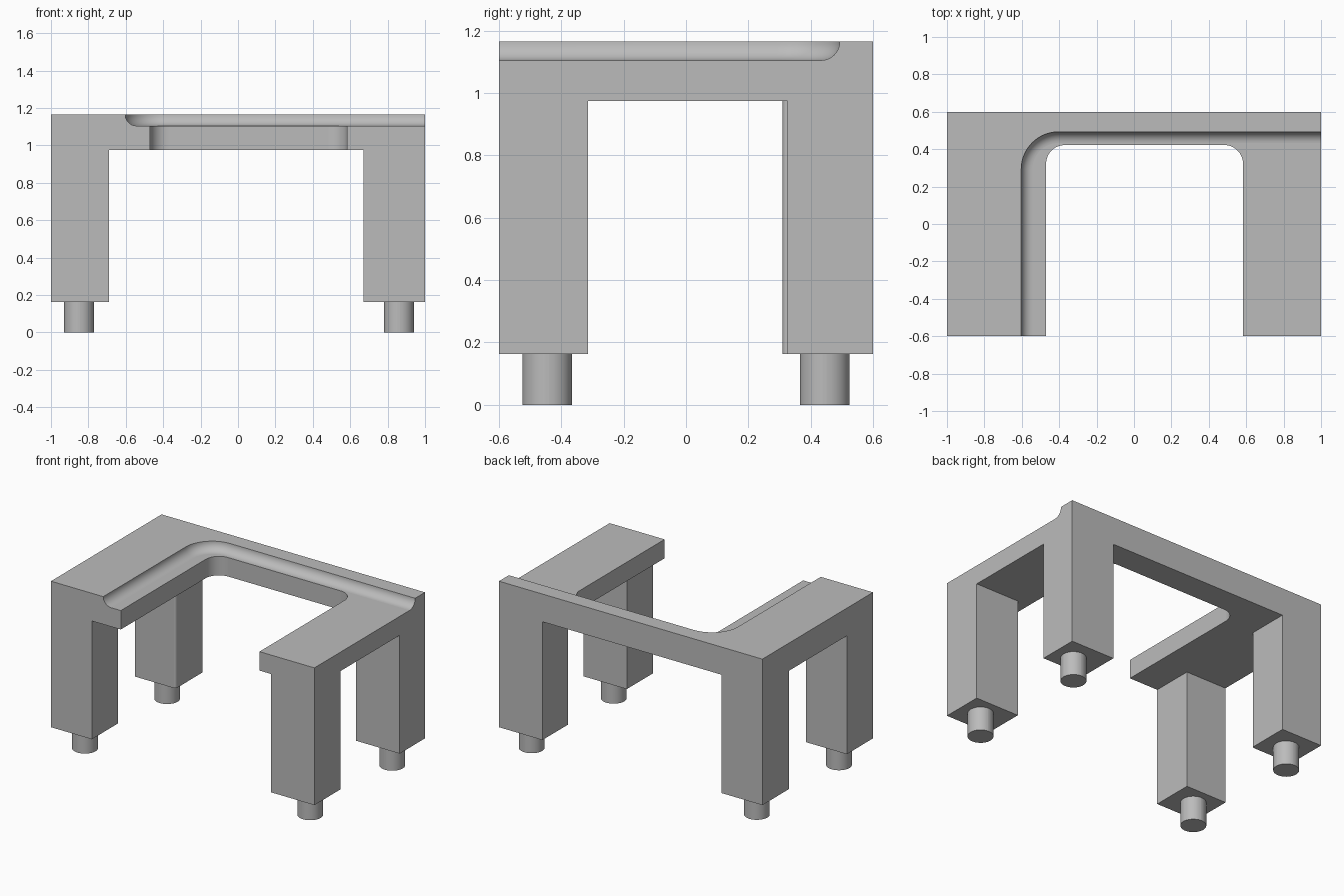
import bpy
import bmesh
from math import cos, sin, pi

if "Cube" in bpy.data.objects:
    bpy.data.objects.remove(bpy.data.objects["Cube"], do_unlink=True)

grey = bpy.data.materials.new("plain grey")
grey.use_nodes = True
GREY = (0.5, 0.5, 0.5, 1)
grey.diffuse_color = GREY
grey.node_tree.nodes["Principled BSDF"].inputs["Base Color"].default_value = GREY

TOP, LEDGE, UNDERSIDE, FOOT = 1.165, 1.105, 0.975, 0.163
FAR = 1.5


def arc(cx, cy, r, start, end, steps=12):
    """Points on an arc, angles in quarter turns."""
    angles = [(start + (end - start) * i / steps) * pi / 2 for i in range(steps + 1)]
    return [(cx + r * cos(a), cy + r * sin(a)) for a in angles]


def prism(name, outline, z0, z1, bottom_round=0):
    """Extrude a counter-clockwise outline, optionally rounding its bottom rim."""
    bm = bmesh.new()
    low = bm.faces.new([bm.verts.new((x, y, z0)) for x, y in outline])
    ext = bmesh.ops.extrude_face_region(bm, geom=[low], use_keep_orig=True)
    for v in ext["geom"]:
        if isinstance(v, bmesh.types.BMVert):
            v.co.z = z1
    bmesh.ops.recalc_face_normals(bm, faces=bm.faces[:])
    if bottom_round:
        rim = [e for e in bm.edges if all(abs(v.co.z - z0) < 1e-5 for v in e.verts)]
        bmesh.ops.bevel(bm, geom=rim, offset=bottom_round, offset_type='OFFSET',
                        segments=10, profile=0.5, affect='EDGES')
    mesh = bpy.data.meshes.new(name)
    bm.to_mesh(mesh)
    bm.free()
    mesh.materials.append(grey)
    obj = bpy.data.objects.new(name, mesh)
    bpy.context.scene.collection.objects.link(obj)
    return obj


def smooth_curved(obj):
    """Smooth only the faces that do not lie square to an axis."""
    for p in obj.data.polygons:
        p.use_smooth = max(abs(c) for c in p.normal) < 0.9999


# Solid block that the table frame is carved from
frame = prism("table_frame", [(-1, -0.6), (1, -0.6), (1, 0.6), (-1, 0.6)], FOOT, TOP)

# Cross-shaped void that leaves the four legs
legs_void = [(-0.69, -FAR), (0.67, -FAR), (0.67, -0.315), (FAR, -0.315),
             (FAR, 0.325), (0.67, 0.325), (0.67, FAR), (-0.69, FAR)]
legs_void += arc(-0.704, 0.324, 0.014, 0, -1, 4)
legs_void += [(-FAR, 0.31), (-FAR, -0.315), (-0.69, -0.315)]

# Front opening with rounded inner corners
opening = [(-0.47, -FAR), (0.583, -FAR)]
opening += arc(0.483, 0.322, 0.1, 0, 1) + arc(-0.37, 0.322, 0.1, 1, 2)

# Lowered ledge with a cove along the raised border
ledge = [(-0.603, -FAR), (FAR, -FAR), (FAR, 0.493)] + arc(-0.403, 0.293, 0.2, 1, 2, 16)

cutters = [
    prism("legs_cutter", legs_void, -0.5, UNDERSIDE),
    prism("opening_cutter", opening, 0.5, FAR),
    prism("ledge_cutter", ledge, LEDGE, FAR, bottom_round=0.06),
]
for c in cutters:
    c.hide_render = True
    mod = frame.modifiers.new(c.name, 'BOOLEAN')
    mod.operation = 'DIFFERENCE'
    mod.solver = 'EXACT'
    mod.object = c

# Bake the cuts and drop the cutters
depsgraph = bpy.context.evaluated_depsgraph_get()
carved = bpy.data.meshes.new_from_object(frame.evaluated_get(depsgraph))
frame.modifiers.clear()
frame.data = carved
for c in cutters:
    bpy.data.objects.remove(c, do_unlink=True)
smooth_curved(frame)

# Round pegs under the legs
for side, x in (("left", 0.86), ("right", -0.85)):
    for end, y in (("front", -0.445), ("back", 0.445)):
        ring = arc(x, y, 0.08, 0.05, 4.05, 40)[:-1]
        smooth_curved(prism(f"{end}_{side}_peg", ring, 0, FOOT))
